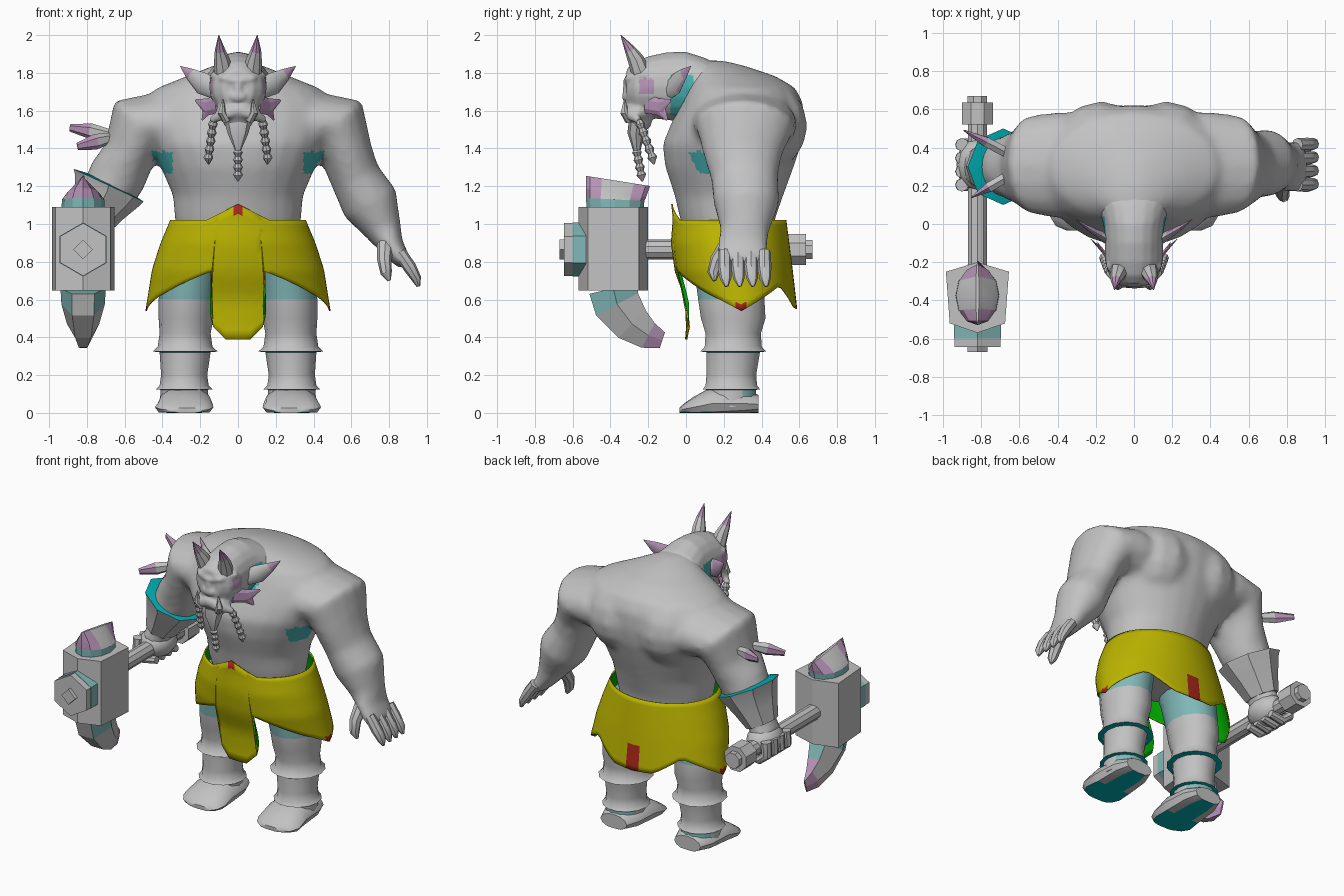
import bpy, bmesh, math
from mathutils import Vector as V

if "Cube" in bpy.data.objects:
    bpy.data.objects.remove(bpy.data.objects["Cube"])

def mat(name, *c):
    m = bpy.data.materials.new(name)
    m.diffuse_color = (*c, 1)
    m.use_nodes = True
    m.node_tree.nodes["Principled BSDF"].inputs["Base Color"].default_value = m.diffuse_color
    return m

GREY = mat("stone_grey", .54, .54, .54)
TEAL = mat("teal", 0, .43, .45)
MID = mat("mid_teal", .06, .43, .44)
PALE = mat("pale_teal", .22, .48, .48)
LILAC = mat("lilac", .48, .30, .48)
YELLOW = mat("yellow_cloth", .50, .46, .0)
GREEN = mat("green_lining", .0, .40, .0)
RED = mat("red_mark", .40, .02, .01)
X, Y, Z = V((1, 0, 0)), V((0, 1, 0)), V((0, 0, 1))

def finish(name, bm, mats, rule=None, angle=40, fix=True):
    if fix:
        bmesh.ops.recalc_face_normals(bm, faces=bm.faces)
    for f in bm.faces:
        f.smooth = angle > 0
        if rule:
            f.material_index = int(rule(f.calc_center_median()))
    me = bpy.data.meshes.new(name)
    bm.to_mesh(me)
    bm.free()
    ob = bpy.data.objects.new(name, me)
    bpy.context.collection.objects.link(ob)
    for m in mats:
        me.materials.append(m)
    if angle:
        bpy.ops.object.select_all(action='DESELECT')
        ob.select_set(True)
        bpy.context.view_layer.objects.active = ob
        bpy.ops.object.shade_smooth_by_angle(angle=math.radians(angle))
    return ob

def tube(name, rows, ref=X, axis=None, n=12, mats=(GREY,), rule=None, angle=40, floor=False, start=0):
    """Loft of ellipses; rows are x, y, z, radius along ref, radius across."""
    bm, rings = bmesh.new(), []
    pts = [V(r[:3]) for r in rows]
    for i, r in enumerate(rows):
        t = axis or (pts[min(i + 1, len(pts) - 1)] - pts[max(i - 1, 0)]).normalized()
        u = (ref - t * ref.dot(t)).normalized()
        w = t.cross(u)
        ring = []
        for k in range(n):
            a = 2 * math.pi * (k + start) / n
            p = pts[i] + u * r[3] * math.cos(a) + w * r[4] * math.sin(a)
            if floor:
                p.z = max(p.z, 0)
            ring.append(bm.verts.new(p))
        rings.append(ring)
    for a, b in zip(rings, rings[1:]):
        for k in range(n):
            bm.faces.new((a[k], a[(k + 1) % n], b[(k + 1) % n], b[k]))
    bm.faces.new(rings[0])
    bm.faces.new(rings[-1])
    return finish(name, bm, mats, rule, angle)

def blob(name, c, r, mats=(GREY,)):
    bm = bmesh.new()
    bmesh.ops.create_uvsphere(bm, u_segments=12, v_segments=8, radius=1)
    for v in bm.verts:
        v.co = V(c) + V((v.co.x * r[0], v.co.y * r[1], v.co.z * r[2]))
    return finish(name, bm, mats, None, 60)

def fuse(name, parts, voxel, passes, mats, rule):
    """Melt overlapping parts into one smooth skin."""
    bm = bmesh.new()
    for p in parts:
        bm.from_mesh(p.data)
        bpy.data.objects.remove(p)
    tmp = finish("melt", bm, (), None, 0)
    m = tmp.modifiers.new("remesh", 'REMESH')
    m.mode, m.voxel_size = 'VOXEL', voxel
    s = tmp.modifiers.new("smooth", 'SMOOTH')
    s.factor, s.iterations = .5, passes
    me = bpy.data.meshes.new_from_object(tmp.evaluated_get(bpy.context.evaluated_depsgraph_get()))
    bm = bmesh.new()
    bm.from_mesh(me)
    bpy.data.objects.remove(tmp)
    return finish(name, bm, mats, rule, 60)

def sided(rows, s):
    return [(r[0] * s, *r[1:]) for r in rows]

def lerp(table, x):
    for (a, p), (b, q) in zip(table, table[1:]):
        if x <= b:
            return p + (q - p) * (x - a) / (b - a)
    return table[-1][1]

# Torso: z, half width, front y, back y
prof = [(.80, .28, .02, .42), (.92, .31, 0, .45), (1.02, .335, -.03, .47), (1.15, .345, -.06, .515),
        (1.30, .41, -.11, .57), (1.42, .47, -.125, .61), (1.53, .52, -.08, .625), (1.64, .52, -.03, .62),
        (1.72, .43, .0, .58), (1.78, .28, .02, .48), (1.835, .14, .02, .32), (1.865, .05, .04, .20)]
body = [tube("torso", [(0, (f + b) / 2, z, w, (b - f) / 2) for z, w, f, b in prof], axis=Z, n=24)]
body += [blob("shoulder_blade", (s * .17, .42, 1.52), (.24, .225, .24)) for s in (1, -1)]

# Arms
upper = [(.20, .3, 1.50, .28, .16), (.40, .31, 1.53, .28, .175), (.53, .31, 1.515, .26, .185), (.575, .3, 1.37, .21, .14)]
body.append(tube("left_arm", upper + [(.62, .31, 1.25, .18, .135), (.70, .32, 1.11, .175, .155), (.77, .31, .97, .13, .10),
     (.815, .3, .88, .135, .065), (.86, .3, .82, .14, .05), (.885, .3, .785, .12, .035)], ref=Y, n=16))
body.append(tube("right_arm", sided(upper, -1) + [(-.64, .3, 1.25, .17, .155), (-.70, .3, 1.14, .15, .14),
     (-.79, .3, .98, .10, .085), (-.82, .3, .90, .12, .09)], ref=Y, n=16))

def skin(c):
    armpit = .345 < abs(c.x) < .455 and c.y < .2 and 1.27 < c.z < 1.385
    neck = .1 < abs(c.x) < .155 and c.y < .03 and c.z > 1.62
    return armpit or neck
fuse("torso_and_arms", body, .022, 7, (GREY, MID), skin)
for i in range(4):
    y = .205 + .07 * i
    tube("finger", [(.855, y, .85, .035, .035), (.91, y, .77, .037, .035), (.945, y + .005, .71, .03, .026),
                    (.955, y + .01, .67, .01, .01)], ref=Y, n=8)
    tube("grip_finger", [(-.90, y, .92, .035, .035), (-.905, y, .83, .034, .034), (-.85, y, .785, .03, .03),
                         (-.76, y, .80, .025, .025)], ref=Y, n=8)
tube("thumb", [(.78, .22, .89, .045, .045), (.775, .165, .81, .038, .038), (.785, .145, .74, .032, .03),
               (.80, .15, .70, .01, .01)], ref=Y, n=8)
blob("right_hand", (-.82, .31, .88), (.11, .14, .10))

# Flared bracer and its shoulder spikes
tube("bracer", [(-.68, .3, 1.215, .13, .13), (-.685, .3, 1.205, .20, .205), (-.69, .3, 1.18, .19, .19),
     (-.74, .3, 1.08, .15, .14), (-.79, .3, .98, .115, .10)], ref=Y, n=8, angle=25, axis=V((-.42, 0, -.9)).normalized(),
     mats=(GREY, TEAL), rule=lambda c: c.x * -.42 - c.z * .9 < -.792)
for base, tip in (((-.66, .37, 1.47), (-.89, .49, 1.51)), ((-.66, .25, 1.46), (-.85, .14, 1.41))):
    b, t = V(base), V(tip)
    tube("arm_spike", [(*b, .025, .03), (*b.lerp(t, .5), .042, .03), (*t, .02, .004)], ref=Z, n=6, angle=0,
         mats=(GREY, LILAC), rule=lambda c: c.x < -.76)

# Legs, boots with cuffs, feet
def boot_paint(c):
    if c.z > .6 or (.03 < c.z < .12 and c.y > .31):
        return 1
    return 2 if .321 < c.z < .3245 or .122 < c.z < .1245 else 0
for s in (1, -1):
    leg = [(.92, .20, .21, .15, .20), (.75, .25, .23, .155, .19), (.60, .27, .24, .15, .18), (.50, .275, .25, .145, .175),
           (.42, .28, .25, .135, .15), (.35, .28, .25, .145, .155), (.325, .28, .25, .172, .178), (.321, .28, .25, .135, .145),
           (.20, .285, .24, .122, .135), (.145, .285, .24, .13, .14), (.125, .285, .24, .15, .155),
           (.122, .285, .24, .125, .135), (.03, .285, .24, .13, .135)]
    tube("leg", [(s * x, y, z, a, b) for z, x, y, a, b in leg], axis=Z, n=14, mats=(GREY, PALE, TEAL), rule=boot_paint)
    tube("foot", sided([(.28, .385, .045, .10, .05), (.28, .30, .05, .135, .075), (.28, .14, .05, .145, .09),
         (.285, .04, .03, .155, .055), (.28, -.01, .02, .13, .03), (.27, -.035, .012, .08, .015)], s), axis=Y, n=12,
         floor=True, mats=(GREY, TEAL), rule=lambda c: c.z < .003)

# Skirt with pointed hem and long front flap, lining and red marks
bm, M = bmesh.new(), 14
half = [0, 4, 9, 13, 17, 17.6] + [22.5 + 5.625 * k for k in range(29)]
angles = half + [360 - a for a in half[-2:0:-1]]
N = len(angles)
hem = [(0, .39), (9, .39), (17, .455), (17.6, .75), (55, .635), (90, .54), (138, .675), (162, .56), (180, .55)]
rx = [(.39, .42), (.54, .49), (.76, .455), (.90, .41), (1.03, .355), (1.2, .335)]
front = [(.39, -.005), (.45, .0), (.6, -.005), (.75, -.06), (.90, -.08), (1.03, -.07), (1.12, -.08)]
back = [(.54, .59), (.8, .56), (1.03, .53), (1.2, .52)]
grid = []
for j in range(M + 1):
    row = []
    for a in angles:
        d = min(a, 360 - a)
        top = 1.02 + .085 * max(0, 1 - d / 28)
        z = top + (lerp(hem, d) - top) * j / M
        f, b, r = lerp(front, z), lerp(back, max(z, .54)), math.radians(a)
        row.append(bm.verts.new((lerp(rx, z) * math.sin(r), (f + b) / 2 - (b - f) / 2 * math.cos(r), z)))
    grid.append(row)
for j in range(M):
    for i in range(N):
        k = (i + 1) % N
        bm.faces.new((grid[j + 1][i], grid[j + 1][k], grid[j][k], grid[j][i]))

def red_marks(c):
    strip = abs(c.x) < .05 and c.y > .4 and c.z < .72
    tips = abs(c.x) > .46 and c.z < .575 and abs(c.y - .28) < .035
    return 2 if strip or tips or (c.z > 1.06 and abs(c.x) < .015) else 0

skirt = finish("skirt", bm, (YELLOW, GREEN, RED, GREEN), red_marks, 40, False)
lining = skirt.modifiers.new("lining", 'SOLIDIFY')
lining.thickness, lining.offset, lining.material_offset = .008, -1, 1

# Head and face
face = [tube("skull", [(0, .22, 1.70, .22, .12), (0, .10, 1.71, .19, .17), (0, 0, 1.725, .16, .187), (0, -.10, 1.73, .152, .18),
     (0, -.20, 1.725, .152, .163), (0, -.27, 1.72, .13, .14), (0, -.315, 1.72, .08, .10)], axis=-Y, n=20),
     blob("muzzle", (0, -.25, 1.595), (.12, .08, .07)), blob("nose", (0, -.315, 1.675), (.05, .025, .03)),
     blob("nose_bridge", (0, -.31, 1.72), (.025, .025, .06)), blob("chin", (0, -.24, 1.54), (.08, .06, .05))]
for s in (1, -1):
    face.append(tube("brow", sided([(.0, -.31, 1.755, .022, .025), (.07, -.295, 1.77, .025, .03),
                                    (.14, -.21, 1.79, .015, .015)], s), ref=Z, n=8))
    face.append(tube("moustache", sided([(.0, -.32, 1.605, .03, .02), (.07, -.31, 1.585, .035, .025),
                                         (.14, -.25, 1.55, .02, .02)], s), ref=Z, n=8))

def face_paint(c):
    if abs(c.x) > .11 and -.25 < c.y < -.17 and 1.685 < c.z < 1.77:
        return 2
    return abs(c.x) > .08 and -.085 < c.y < .04 and 1.5 < c.z < 1.79
fuse("head", face, .011, 3, (GREY, MID, LILAC), face_paint)

def ear_paint(c):
    x = abs(c.x)
    return x > .24 or (x > .15 and c.y > -.045 + (x - .19) * .6)
for s in (1, -1):
    tube("tusk", sided([(.06, -.30, 1.55, .025, .025), (.085, -.325, 1.59, .022, .022), (.08, -.325, 1.66, .003, .003)], s), n=8)
    tube("horn", sided([(.075, -.24, 1.80, .05, .05), (.085, -.265, 1.87, .042, .044), (.095, -.295, 1.92, .028, .03),
         (.102, -.345, 2.0, .002, .002)], s), n=8, mats=(GREY, LILAC), rule=lambda c: c.z > 1.93)
    tube("ear", sided([(.12, -.09, 1.71, .05, .03), (.19, -.05, 1.745, .06, .02), (.25, -.015, 1.79, .035, .012),
         (.305, .025, 1.835, .002, .002)], s), ref=Z, n=8, mats=(GREY, LILAC), rule=ear_paint)
    for tip, w in (((.225, -.08, 1.655), .045), ((.19, -.10, 1.55), .045)):
        tube("cheek_fin", sided([(.11, -.21, 1.635, .05, .015), (.165, -.14, 1.62, w, .01), (*tip, .006, .002)], s),
             ref=Z, n=6, mats=(LILAC,), angle=0)
    tube("side_braid", [(s * (.13 + .003 * i), -.25 + .008 * i, 1.55 - .022 * i, *[(.016, .026)[i % 2]] * 2) for i in range(10)]
         + [(s * .155, -.17, 1.315, .004, .004)], n=8)
tube("beard", [(0, -.25, 1.57, .08, .05), (0, -.265, 1.48, .055, .045), (0, -.26, 1.39, .016, .02)]
     + [(0, -.26 + .004 * i, 1.38 - .02 * i, *[(.026, .016)[i % 2]] * 2) for i in range(7)]
     + [(0, -.23, 1.225, .003, .003)], n=8)

# Hammer: handle, pommel, head, front boss
HX, HZ = -.82, .865
def rod(name, y0, y1, r, n, start=0, m=GREY):
    return tube(name, [(HX, y0, HZ, r, r), (HX, y1, HZ, r, r)], ref=Z, n=n, start=start, mats=(m,), angle=30)
rod("handle", -.25, .6, .052, 10)
rod("pommel", .52, .635, .088, 8, .5)
rod("pommel_tip", .63, .67, .055, 8, .5)
rod("boss", -.645, -.54, .14, 6)
rod("boss_band", -.60, -.53, .143, 6, 0, PALE)
rod("boss_tip", -.67, -.64, .052, 4)
bm = bmesh.new()
out = [(0, -.57), (.145, -.52), (.165, -.25), (.0, -.2), (-.165, -.25), (-.145, -.52)]
base = bm.faces.new([bm.verts.new((HX + x, y, .648)) for x, y in out])
ext = bmesh.ops.extrude_face_region(bm, geom=[base], use_keep_orig=True)
bmesh.ops.translate(bm, vec=(0, 0, .442), verts=[v for v in ext["geom"] if isinstance(v, bmesh.types.BMVert)])
finish("hammer_head", bm, (GREY,), None, 0)
tube("upper_blade", [(HX, -.375, 1.07, .115, .15), (HX, -.375, 1.13, .112, .155), (HX, -.37, 1.165, .085, .16),
     (HX, -.36, 1.228, .008, .172)], n=12, angle=20, mats=(GREY, PALE, LILAC),
     rule=lambda c: 1 if c.z < 1.13 else 2 if abs(c.y + .37) > .07 else 0)
tube("lower_blade", [(HX, -.385, .66, .12, .15), (HX, -.365, .575, .115, .145), (HX, -.285, .47, .085, .118),
     (HX, -.20, .41, .045, .085), (HX, -.125, .385, .006, .05)], n=6, angle=0, mats=(GREY, PALE, LILAC),
     rule=lambda c: 1 if c.z > .58 else 2 if c.y > -.19 else 0)
